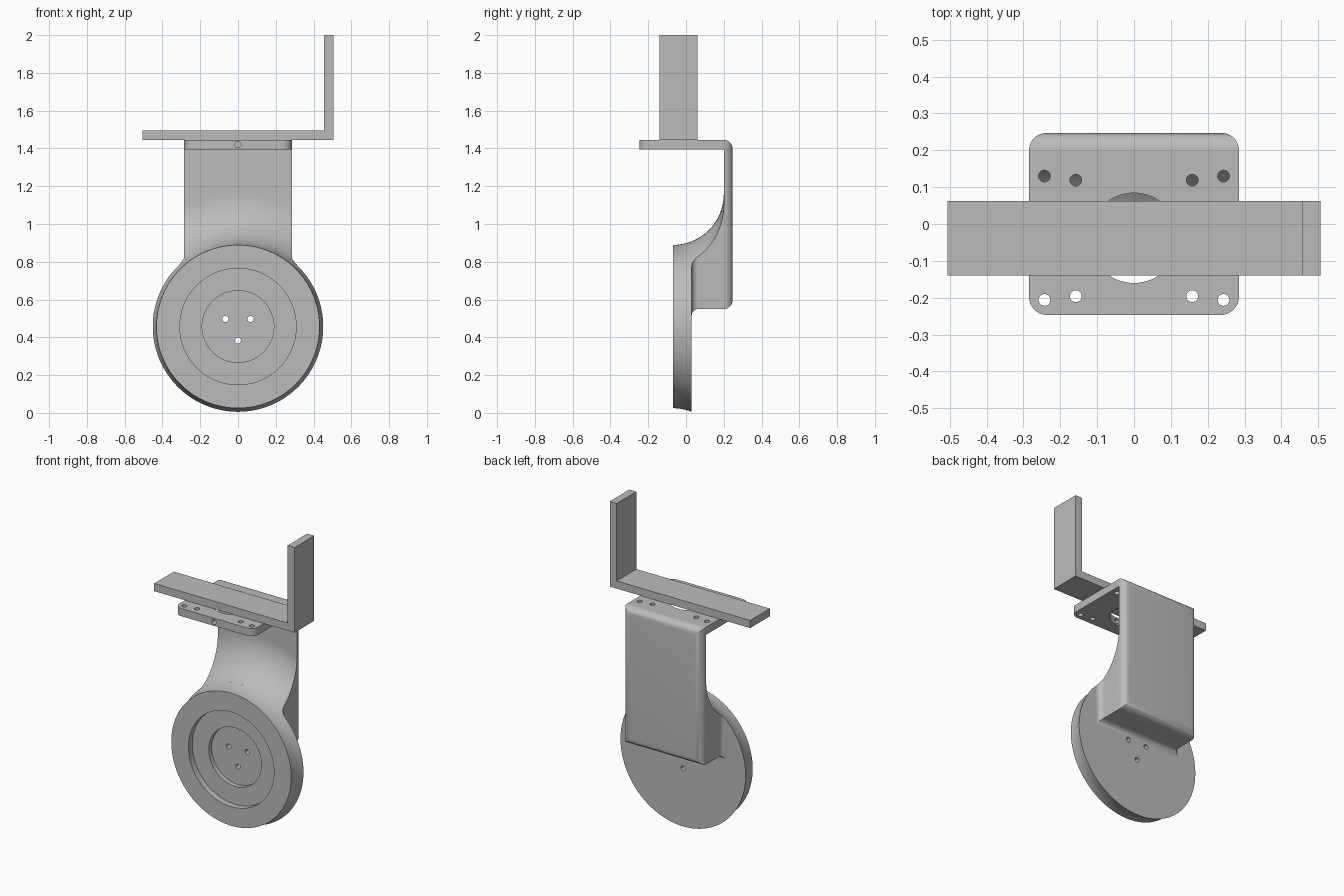
import bpy, bmesh, math

cube = bpy.data.objects.get("Cube")
if cube:
    bpy.data.objects.remove(cube)

grey = bpy.data.materials.new("plain grey")
grey.use_nodes = True
grey.diffuse_color = (0.5, 0.5, 0.5, 1)
grey.node_tree.nodes["Principled BSDF"].inputs["Base Color"].default_value = grey.diffuse_color

HUB_Z = 0.457      # height of the wheel axis
FRONT, BACK = -0.07, 0.03
RIM, FLARE = 0.432, 0.27


def loft(name, loops, closed=False):
    """Skin a list of equal-length point loops; cap the ends unless closed."""
    bm = bmesh.new()
    rings = [[bm.verts.new(p) for p in loop] for loop in loops]
    n = len(rings[0])
    pairs = list(zip(rings, rings[1:])) + ([(rings[-1], rings[0])] if closed else [])
    for a, b in pairs:
        for i in range(n):
            j = (i + 1) % n
            bm.faces.new((a[i], a[j], b[j], b[i]))
    if not closed:
        bm.faces.new(rings[0])
        bm.faces.new(rings[-1])
    bmesh.ops.recalc_face_normals(bm, faces=bm.faces)
    mesh = bpy.data.meshes.new(name)
    bm.to_mesh(mesh)
    bm.free()
    ob = bpy.data.objects.new(name, mesh)
    bpy.context.collection.objects.link(ob)
    mesh.materials.append(grey)
    return ob


def circle_y(r, y, x=0, z=HUB_Z, n=128):
    return [(x + r * math.cos(2 * math.pi * i / n), y, z + r * math.sin(2 * math.pi * i / n))
            for i in range(n)]


def lathe(name, profile):
    """Turn (radius, y) points about the wheel axis."""
    return loft(name, [circle_y(r, y) for r, y in profile])


def hole_y(x, z, r, y0, y1):
    return loft("drill", [circle_y(r, y, x, z, 24) for y in (y0, y1)])


def hole_z(x, y, r, n=24):
    ring = [(x + r * math.cos(2 * math.pi * i / n), y + r * math.sin(2 * math.pi * i / n))
            for i in range(n)]
    return loft("drill", [[(*p, z) for p in ring] for z in (1.3, 1.6)])


def combine(ob, tools, operation="DIFFERENCE"):
    """Apply booleans and remove the tools."""
    for t in tools:
        m = ob.modifiers.new("cut", "BOOLEAN")
        m.operation, m.solver, m.object = operation, "EXACT", t
    dg = bpy.context.evaluated_depsgraph_get()
    mesh = bpy.data.meshes.new_from_object(ob.evaluated_get(dg))
    ob.modifiers.clear()
    ob.data = mesh
    for t in tools:
        bpy.data.objects.remove(t)


def smooth(ob):
    bpy.ops.object.select_all(action="DESELECT")
    ob.select_set(True)
    bpy.context.view_layer.objects.active = ob
    bpy.ops.object.shade_smooth_by_angle(angle=math.radians(30))


def flare(y):
    return RIM + FLARE - math.sqrt(max(0, FLARE ** 2 - (y - FRONT) ** 2))


# Wheel disc with two stepped recesses and a flared rim
rim = [(flare(y), y) for y in (FRONT + (BACK - FRONT) * i / 8 for i in range(9))]
wheel = lathe("wheel_disc", [(0.19, 0.0), (0.19, -0.03), (0.308, -0.03), (0.308, FRONT)] + rim)
combine(wheel, [hole_y(x, z, 0.016, -0.2, 0.2)
                for x, z in ((-0.067, 0.497), (0.067, 0.497), (0, 0.383))])
smooth(wheel)

# Upright: block with filleted foot and rounded back, trimmed by the flare
FILLET, ROUND = 0.035, 0.047
sections = []
for i in range(9):
    a = math.pi / 2 * i / 8
    sections.append((BACK + FILLET * (1 - math.cos(a)), FILLET * (1 - math.sin(a))))
for i in range(9):
    a = math.pi / 2 * i / 8
    sections.append((0.247 - ROUND + ROUND * math.sin(a), ROUND * (math.cos(a) - 1)))
loops = []
for y, d in sections:
    w, lo, hi = 0.285 + d, 0.55 - d, 1.445 + d
    loops.append([(-w, y, lo), (w, y, lo), (w, y, hi), (-w, y, hi)])
upright = loft("upright", loops)
steps = 28
arc = [(RIM + FLARE * (1 - math.cos(a)), FRONT + FLARE * math.sin(a))
       for a in (math.pi / 2 * i / steps for i in range(steps + 1))]
trim = lathe("trim", arc + [(1.6, 0.2), (1.6, 0.4)])
combine(upright, [trim], "INTERSECT")
smooth(upright)

# Top plate with rounded front corners
R = 0.05
outline = [(0.285, 0.2), (-0.285, 0.2)]
for cx, start in ((-0.285 + R, math.pi), (0.285 - R, 1.5 * math.pi)):
    for i in range(9):
        a = start + math.pi / 2 * i / 8
        outline.append((cx + R * math.cos(a), -0.247 + R + R * math.sin(a)))
plate = loft("top_plate", [[(*p, z) for p in outline] for z in (1.395, 1.445)])
drills = [hole_z(0, -0.038, 0.122, 64), hole_y(0, 1.42, 0.016, -0.3, -0.1)]
for side in (-1, 1):
    for x, y in ((0.243, 0.13), (0.158, 0.119), (0.243, -0.206), (0.158, -0.196)):
        drills.append(hole_z(side * x, y, 0.016))
combine(plate, drills)
smooth(plate)

# Angled bar on top
T = 0.05
L = 0.506
bar = [(-L, 1.445), (L, 1.445), (L, 2), (L - T, 2), (L - T, 1.445 + T), (-L, 1.445 + T)]
loft("angle_bar", [[(x, y, z) for x, z in bar] for y in (-0.14, 0.062)])
